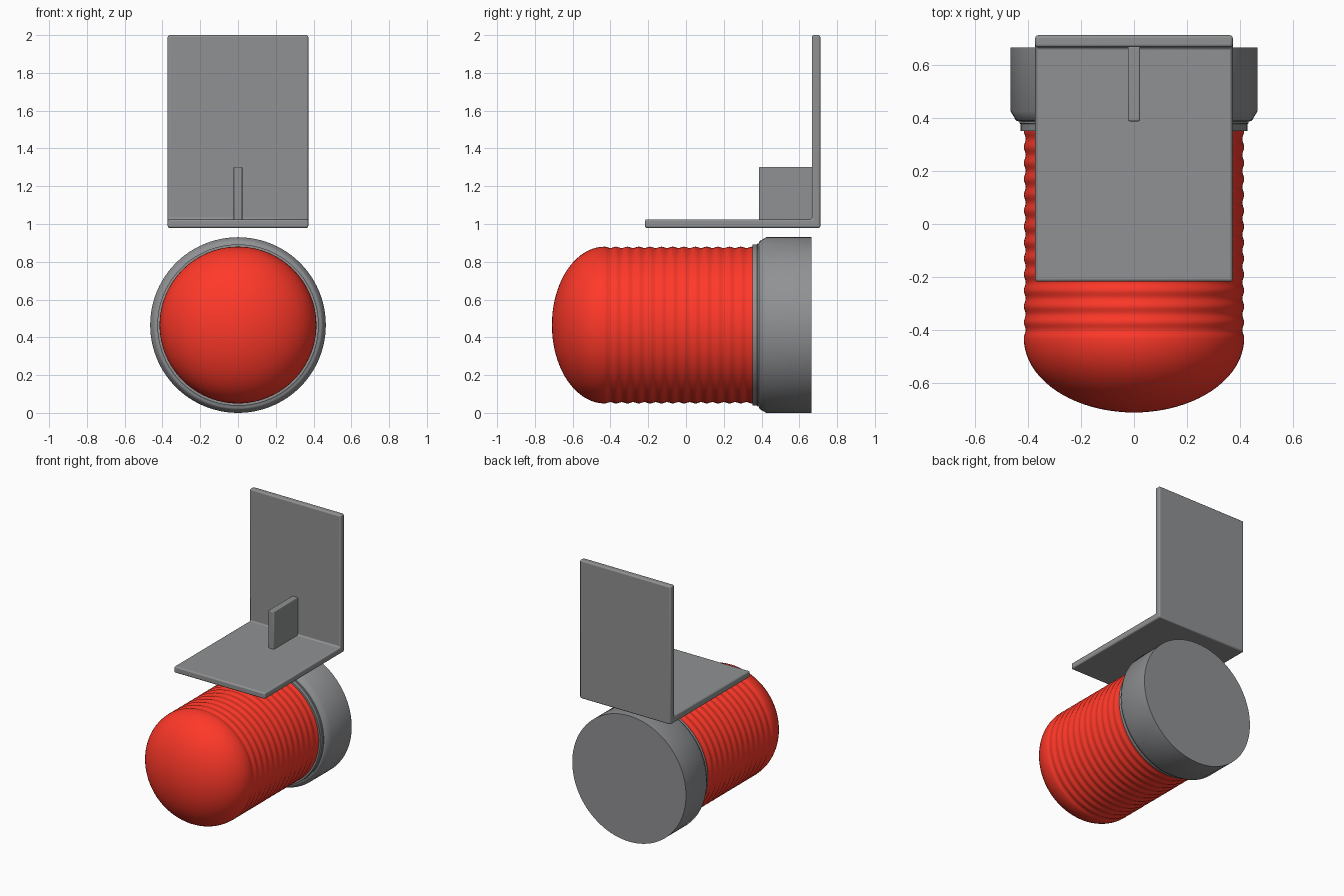
import bpy, bmesh, math

if "Cube" in bpy.data.objects:
    bpy.data.objects.remove(bpy.data.objects["Cube"])

AXIS_Z = 0.465
SEGMENTS = 96


def material(name, color):
    m = bpy.data.materials.new(name)
    m.diffuse_color = color
    m.use_nodes = True
    m.node_tree.nodes["Principled BSDF"].inputs["Base Color"].default_value = m.diffuse_color
    return m


RED = material("red", (1.0, 0.04, 0.022, 1))
DARK_GREY = material("dark_grey", (0.28, 0.285, 0.295, 1))
BRACKET_GREY = material("bracket_grey", (0.28, 0.285, 0.29, 1))


def add_object(name, bm, mat, angle=30):
    bmesh.ops.recalc_face_normals(bm, faces=bm.faces[:])
    mesh = bpy.data.meshes.new(name)
    bm.to_mesh(mesh)
    bm.free()
    mesh.materials.append(mat)
    ob = bpy.data.objects.new(name, mesh)
    bpy.context.collection.objects.link(ob)
    bpy.ops.object.select_all(action='DESELECT')
    ob.select_set(True)
    bpy.context.view_layer.objects.active = ob
    bpy.ops.object.shade_smooth_by_angle(angle=math.radians(angle))
    return ob


def lathe(name, profile, mat, angle=30):
    """Spin (radius, y) points about the horizontal lamp axis."""
    bm = bmesh.new()
    verts = [bm.verts.new((r, y, AXIS_Z)) for r, y in profile]
    edges = [bm.edges.new(pair) for pair in zip(verts, verts[1:])]
    bmesh.ops.spin(bm, geom=verts + edges, cent=(0, 0, AXIS_Z), axis=(0, 1, 0),
                   angle=math.tau, steps=SEGMENTS)
    bmesh.ops.remove_doubles(bm, verts=bm.verts[:], dist=1e-5)
    return add_object(name, bm, mat, angle)


def extrude_profile(name, points, half_width, bevel):
    """Extrude (y, z) points along x and soften the edges."""
    bm = bmesh.new()
    face = bm.faces.new([bm.verts.new((-half_width, y, z)) for y, z in points])
    ext = bmesh.ops.extrude_face_region(bm, geom=[face])
    moved = [g for g in ext['geom'] if isinstance(g, bmesh.types.BMVert)]
    bmesh.ops.translate(bm, verts=moved, vec=(2 * half_width, 0, 0))
    ob = add_object(name, bm, BRACKET_GREY)
    mod = ob.modifiers.new("soft_edges", 'BEVEL')
    mod.width = bevel
    mod.segments = 3
    mod.limit_method = 'ANGLE'
    return ob


# Ribbed lens with a domed front
lens_start, lens_end, ribs, radius = -0.43, 0.35, 13, 0.415
dome = [(radius * math.sin(a), lens_start - 0.28 * math.cos(a))
        for a in (math.pi / 2 * i / 20 for i in range(20))]
per_rib = 8
pitch = (lens_end - lens_start) / ribs
ripple = [(radius - 0.0035 * (1 - math.cos(math.tau * i / per_rib)),
           lens_start + pitch * i / per_rib)
          for i in range(ribs * per_rib + 1)]
lathe("lens", dome + ripple + [(radius, 0.37)], RED, 60)

# Lamp housing with stepped, rounded collar
lathe("housing", [(0, 0.351), (0.427, 0.351), (0.427, 0.376), (0.432, 0.379),
                  (0.432, 0.386), (0.441, 0.388), (0.446, 0.392),
                  (0.465, 0.425), (0.465, 0.664), (0, 0.664)], DARK_GREY)

# L-shaped mounting bracket
extrude_profile("bracket", [(-0.217, 0.979), (0.711, 0.979), (0.711, 2.0),
                            (0.666, 2.0), (0.666, 1.025), (-0.217, 1.025)],
                0.372, 0.01)

# Stiffening fin in the bracket corner
extrude_profile("fin", [(0.387, 1.02), (0.67, 1.02), (0.67, 1.303),
                        (0.387, 1.303)], 0.023, 0.006)
